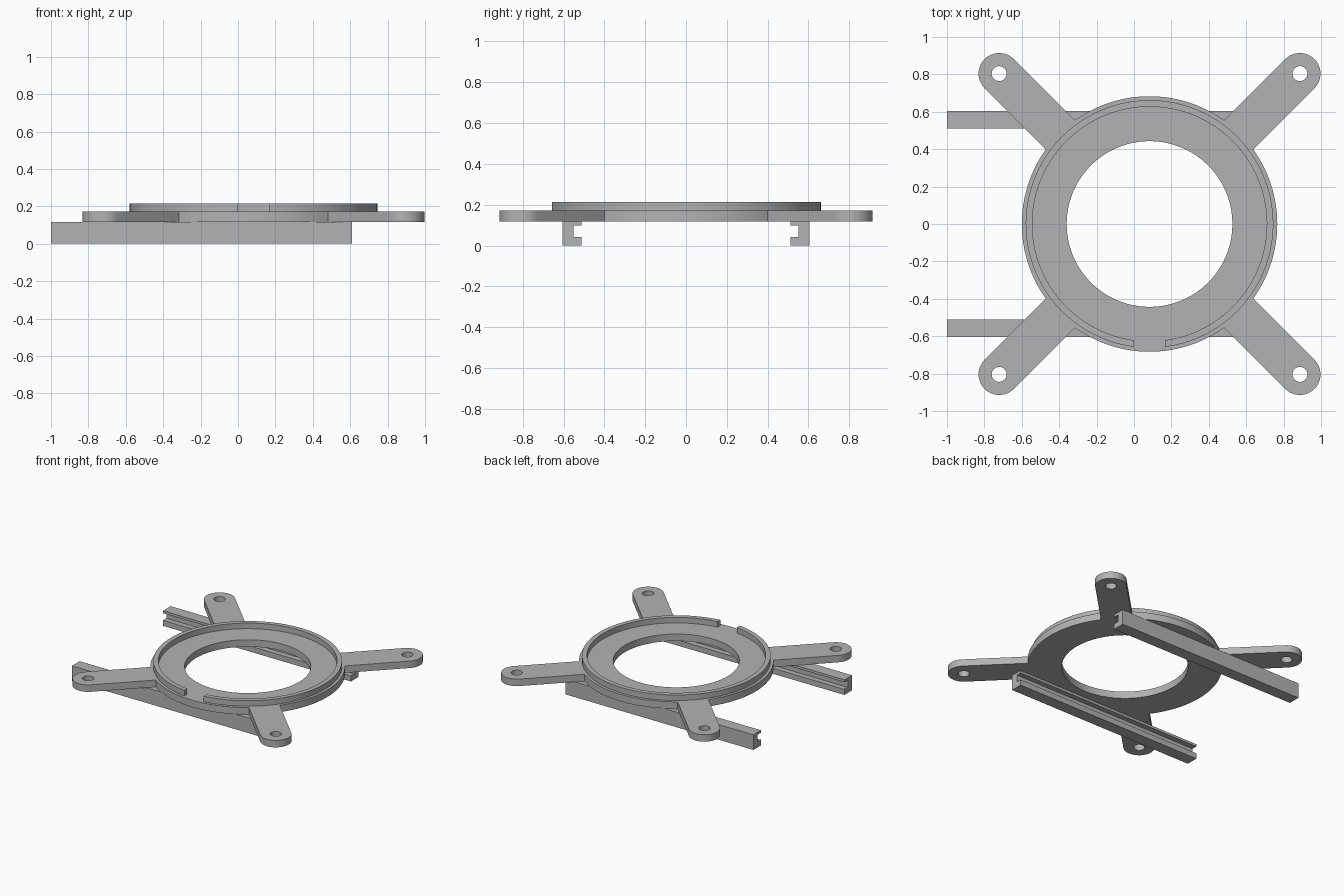
import bpy, bmesh
from math import pi, sin, cos, asin, radians
from mathutils import Matrix, Vector

cube = bpy.data.objects.get("Cube")
if cube:
    bpy.data.objects.remove(cube, do_unlink=True)

grey = bpy.data.materials.new("grey_plastic")
grey.use_nodes = True
colour = (0.45, 0.45, 0.45, 1)
grey.diffuse_color = colour
grey.node_tree.nodes["Principled BSDF"].inputs["Base Color"].default_value = colour

CX = 0.083            # centre of the ring
RING_R, HOLE_R = 0.683, 0.443
ARM_R, ARM_REACH = 0.11, 1.137
RAIL_TOP, PLATE_TOP, LIP_TOP = 0.117, 0.171, 0.214


def arc(radius, a0, a1, steps, centre=(0, 0)):
    """Points along an arc, both ends included."""
    angles = [a0 + (a1 - a0) * i / steps for i in range(steps + 1)]
    return [(centre[0] + radius * cos(a), centre[1] + radius * sin(a)) for a in angles]


def circle(radius, steps, centre=(0, 0)):
    return arc(radius, 0, 2 * pi, steps, centre)[:-1]


def extrude_outline(name, loops, depth, matrix):
    """Solid from flat closed outlines; inner outlines become holes."""
    curve = bpy.data.curves.new(name, 'CURVE')
    curve.dimensions = '2D'
    curve.fill_mode = 'BOTH'
    curve.extrude = depth / 2
    for points in loops:
        spline = curve.splines.new('POLY')
        spline.points.add(len(points) - 1)
        for p, (x, y) in zip(spline.points, points):
            p.co = (x, y, 0, 1)
        spline.use_cyclic_u = True
    obj = bpy.data.objects.new(name, curve)
    bpy.context.collection.objects.link(obj)
    bpy.ops.object.select_all(action='DESELECT')
    obj.select_set(True)
    bpy.context.view_layer.objects.active = obj
    bpy.ops.object.convert(target='MESH')
    obj = bpy.context.view_layer.objects.active
    obj.name = name
    mesh = obj.data
    mesh.transform(matrix @ Matrix.Translation((0, 0, depth / 2)))
    bm = bmesh.new()
    bm.from_mesh(mesh)
    bmesh.ops.remove_doubles(bm, verts=bm.verts, dist=1e-5)
    bmesh.ops.recalc_face_normals(bm, faces=bm.faces)
    bm.to_mesh(mesh)
    bm.free()
    mesh.materials.clear()
    mesh.materials.append(grey)
    bpy.ops.object.shade_smooth_by_angle(angle=radians(30))
    return obj


# Mounting plate: ring with four diagonal, round-ended arms
half = asin(ARM_R / RING_R)
outline, holes = [], [circle(HOLE_R, 96)]
for i in range(4):
    a = pi / 4 + i * pi / 2
    tip = (ARM_REACH * cos(a), ARM_REACH * sin(a))
    outline += arc(ARM_R, a - pi / 2, a + pi / 2, 24, tip)
    outline += arc(RING_R, a + half, a + pi / 2 - half, 32)
    holes.append(circle(0.04, 32, tip))
extrude_outline("mounting_plate", [outline] + holes, PLATE_TOP - RAIL_TOP,
                Matrix.Translation((CX, 0, RAIL_TOP)))

# Raised lip with a gap at the front
LIP_OUT, LIP_IN, GAP = 0.662, 0.627, 0.083
g_out, g_in = asin(GAP / LIP_OUT), asin(GAP / LIP_IN)
front = -pi / 2
lip = arc(LIP_OUT, front + g_out, front + 2 * pi - g_out, 120)
lip += arc(LIP_IN, front + 2 * pi - g_in, front + g_in, 120)
extrude_outline("raised_lip", [lip], LIP_TOP - PLATE_TOP,
                Matrix.Translation((CX, 0, PLATE_TOP)))

# Slide rails: channel sections opening towards the middle
IN, OUT, SLOT = 0.511, 0.604, 0.552
LOW, HIGH = 0.043, 0.098
for name, side in (("left_rail", 1), ("right_rail", -1)):
    section = [(IN, 0), (OUT, 0), (OUT, RAIL_TOP), (IN, RAIL_TOP),
               (IN, HIGH), (SLOT, HIGH), (SLOT, LOW), (IN, LOW)]
    # Section x -> y, section y -> z, depth -> x
    turn = Matrix(((0, 0, 1, -1), (1, 0, 0, 0), (0, 1, 0, 0), (0, 0, 0, 1)))
    extrude_outline(name, [[(side * y, z) for y, z in section]], 1.61, turn)
